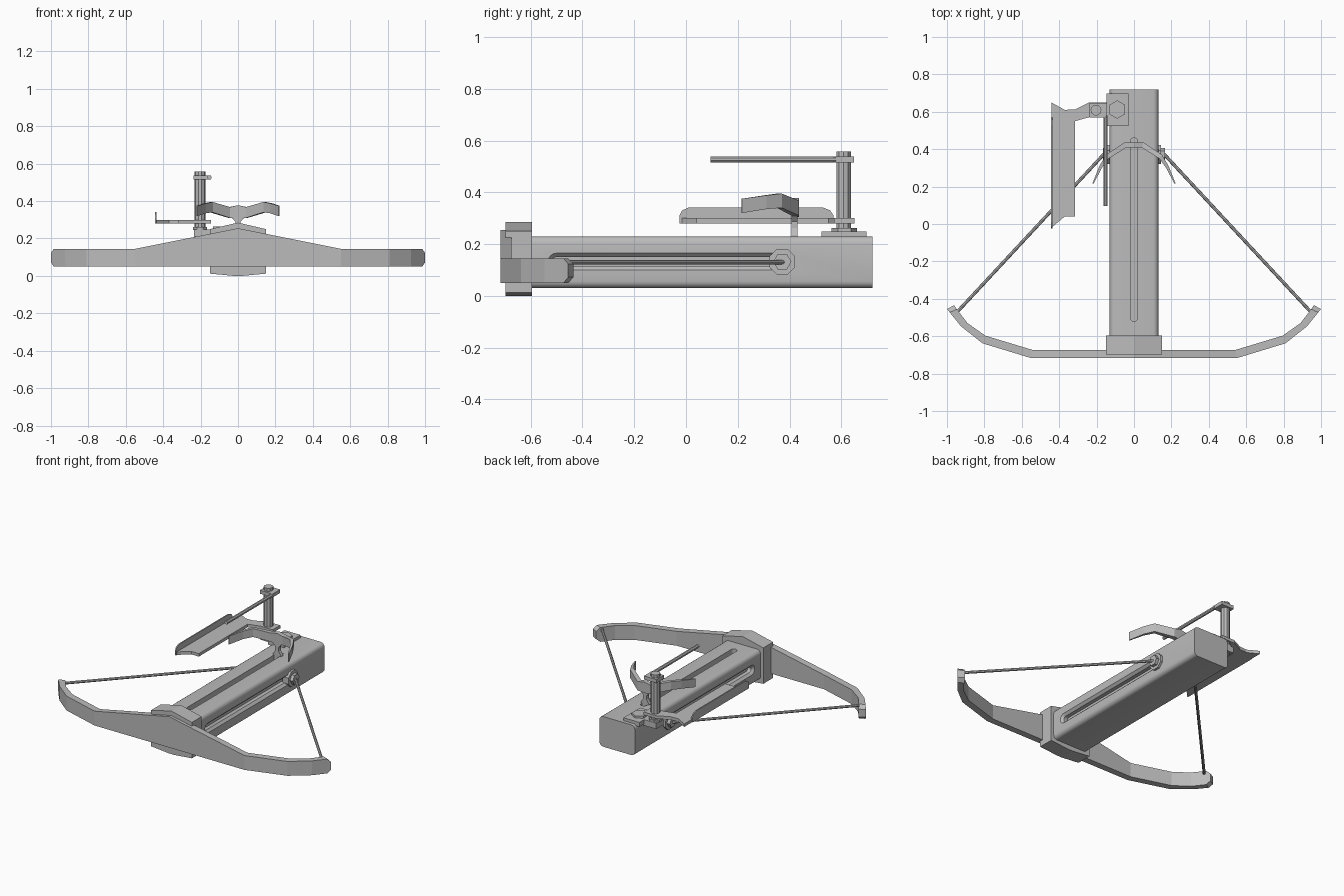
import bpy, bmesh, math
from mathutils import Vector

if "Cube" in bpy.data.objects:
    bpy.data.objects.remove(bpy.data.objects["Cube"])

grey = bpy.data.materials.new("plain grey")
grey.diffuse_color = (0.5, 0.5, 0.5, 1)
grey.use_nodes = True
grey.node_tree.nodes["Principled BSDF"].inputs["Base Color"].default_value = grey.diffuse_color


def loft(name, rings):
    """Closed skin through rings of equal point count, capped at both ends."""
    bm = bmesh.new()
    vs = [[bm.verts.new(p) for p in r] for r in rings]
    n = len(rings[0])
    for a, b in zip(vs, vs[1:]):
        for i in range(n):
            j = (i + 1) % n
            bm.faces.new((a[i], a[j], b[j], b[i]))
    bm.faces.new(vs[0][::-1])
    bm.faces.new(vs[-1])
    bmesh.ops.recalc_face_normals(bm, faces=bm.faces)
    me = bpy.data.meshes.new(name)
    bm.to_mesh(me)
    bm.free()
    me.materials.append(grey)
    ob = bpy.data.objects.new(name, me)
    bpy.context.collection.objects.link(ob)
    return ob


def prism(name, outline, z0, z1):
    return loft(name, [[(x, y, z) for x, y in outline] for z in (z0, z1)])


def box(name, x0, x1, y0, y1, z0, z1):
    return prism(name, [(x0, y0), (x1, y0), (x1, y1), (x0, y1)], z0, z1)


def rod(name, a, b, r, n=8, turn=0.0):
    a, b = Vector(a), Vector(b)
    q = (b - a).to_track_quat('Z', 'Y')
    ring = [q @ Vector((r * math.cos(turn + i * math.tau / n),
                        r * math.sin(turn + i * math.tau / n), 0)) for i in range(n)]
    return loft(name, [[p + e for p in ring] for e in (a, b)])


def ribbon(name, stations):
    """Mirrored band; station = outer x, y, inner x, y, bottom z, top z."""
    def ring(s, m):
        ox, oy, ix, iy, z0, z1 = s
        return [(m * ox, oy, z0), (m * ix, iy, z0), (m * ix, iy, z1), (m * ox, oy, z1)]
    left = [ring(s, -1) for s in stations[:0:-1]]
    return loft(name, left + [ring(s, 1) for s in stations])


def stadium(c0, c1, r, n=8):
    """Long rounded slot outline as (along, across) pairs."""
    half = [math.pi * i / n - math.pi / 2 for i in range(n + 1)]
    return ([(c1 + r * math.cos(t), r * math.sin(t)) for t in half] +
            [(c0 - r * math.cos(t), -r * math.sin(t)) for t in half])


def apply(ob, kind, **props):
    bpy.ops.object.select_all(action='DESELECT')
    ob.select_set(True)
    bpy.context.view_layer.objects.active = ob
    mod = ob.modifiers.new(kind, kind)
    for k, v in props.items():
        setattr(mod, k, v)
    bpy.ops.object.modifier_apply(modifier=mod.name)


# Stock with rounded long edges and three slots
stock = box("stock", -0.13, 0.13, -0.68, 0.72, 0.03, 0.23)
bm = bmesh.new()
bm.from_mesh(stock.data)
long_edges = [e for e in bm.edges if abs(e.verts[0].co.y - e.verts[1].co.y) > 1]
bmesh.ops.bevel(bm, geom=long_edges, offset=0.027, segments=4, profile=0.5, affect='EDGES')
bm.to_mesh(stock.data)
bm.free()

cutters = [loft("top_slot_cutter", [[(w, a, z) for a, w in stadium(-0.5, 0.44, 0.02)]
                                    for z in (0.19, 0.26)])]
for s in (-1, 1):
    steps = ((0.16, 0.033), (0.13, 0.033), (0.115, 0.018), (0.09, 0.018))
    cutters.append(loft("side_slot_cutter", [[(s * x, a, 0.132 + w)
                   for a, w in stadium(-0.5, 0.37, r)] for x, r in steps]))
for c in cutters:
    apply(stock, 'BOOLEAN', operation='DIFFERENCE', object=c, solver='EXACT')
    bpy.data.objects.remove(c)
bpy.ops.object.select_all(action='DESELECT')
stock.select_set(True)
bpy.context.view_layer.objects.active = stock
bpy.ops.object.shade_smooth_by_angle(angle=math.radians(30))

# Front clamp: body, ridged top and shallow keel
box("clamp_body", -0.15, 0.15, -0.675, -0.595, 0.03, 0.225)


def gable(name, pts):
    return loft(name, [[(x, y, z) for x, z in pts] for y in (-0.697, -0.595)])


gable("clamp_top", [(-0.15, 0.222), (0.15, 0.222), (0.15, 0.25), (0, 0.285), (-0.15, 0.25)])
gable("clamp_keel", [(-0.15, 0.05), (-0.15, 0.012), (-0.02, 0.0), (0.02, 0.0),
                     (0.15, 0.012), (0.15, 0.05)])

# Bow limbs
ribbon("bow", [(0, -0.717, 0, -0.674, 0.05, 0.255),
               (0.55, -0.717, 0.54, -0.674, 0.05, 0.145),
               (0.81, -0.638, 0.795, -0.597, 0.05, 0.145),
               (0.925, -0.547, 0.89, -0.53, 0.05, 0.145),
               (0.985, -0.473, 0.948, -0.455, 0.05, 0.145),
               (1.0, -0.455, 0.962, -0.434, 0.072, 0.123)])

# Strings and their side anchors
for s, side in ((-1, "left"), (1, "right")):
    rod(side + "_string", (s * 0.945, -0.47, 0.13), (s * 0.15, 0.385, 0.13), 0.009)
    rod(side + "_washer", (s * 0.1, 0.372, 0.132), (s * 0.145, 0.372, 0.132),
        0.054, 8, math.pi / 8)
    rod(side + "_bolt", (s * 0.14, 0.372, 0.132), (s * 0.166, 0.372, 0.132), 0.035, 6)

# Claw on a waisted post
ribbon("claw", [(0, 0.437, 0, 0.408, 0.305, 0.378),
                (0.05, 0.437, 0.042, 0.408, 0.31, 0.368),
                (0.15, 0.37, 0.135, 0.35, 0.34, 0.395),
                (0.185, 0.31, 0.172, 0.3, 0.335, 0.388),
                (0.222, 0.217, 0.216, 0.215, 0.32, 0.375)])
half = [(0.03, 0.2), (0.03, 0.235), (0.013, 0.262), (0.013, 0.288), (0.035, 0.315)]
post = half + [(-x, z) for x, z in half[::-1]]
loft("claw_post", [[(x, y, z) for x, z in post] for y in (0.408, 0.43)])

# Bracket plate with hex bolt, and the arm that carries the pillar
box("bracket_plate", -0.147, -0.03, 0.523, 0.697, 0.22, 0.249)
rod("bracket_bolt", (-0.09, 0.612, 0.245), (-0.09, 0.612, 0.263), 0.049, 6, math.pi / 6)
box("bracket_arm", -0.235, -0.12, 0.572, 0.648, 0.21, 0.249)

# Pillar with collars
rod("pillar", (-0.203, 0.609, 0.205), (-0.203, 0.609, 0.558), 0.029, 10)
rod("pillar_collar", (-0.203, 0.609, 0.245), (-0.203, 0.609, 0.262), 0.04, 8, math.pi / 8)
box("pillar_cap", -0.238, -0.145, 0.57, 0.648, 0.515, 0.538)
rod("sight_rod", (-0.153, 0.58, 0.527), (-0.153, 0.095, 0.527), 0.012, 8, math.pi / 8)

# Side tray with upright flange
prism("tray", [(-0.442, 0.65), (-0.37, 0.61), (-0.315, 0.613), (-0.24, 0.65), (-0.145, 0.65),
               (-0.145, 0.572), (-0.235, 0.572), (-0.315, 0.55), (-0.315, 0.04),
               (-0.37, 0.04), (-0.442, -0.02)], 0.28, 0.3)
flange = [(-0.025, 0.28), (-0.025, 0.31), (-0.015, 0.33), (0.01, 0.341), (0.53, 0.341),
          (0.557, 0.33), (0.57, 0.31), (0.57, 0.28)]
loft("tray_flange", [[(x, y, z) for y, z in flange] for x in (-0.445, -0.437)])
